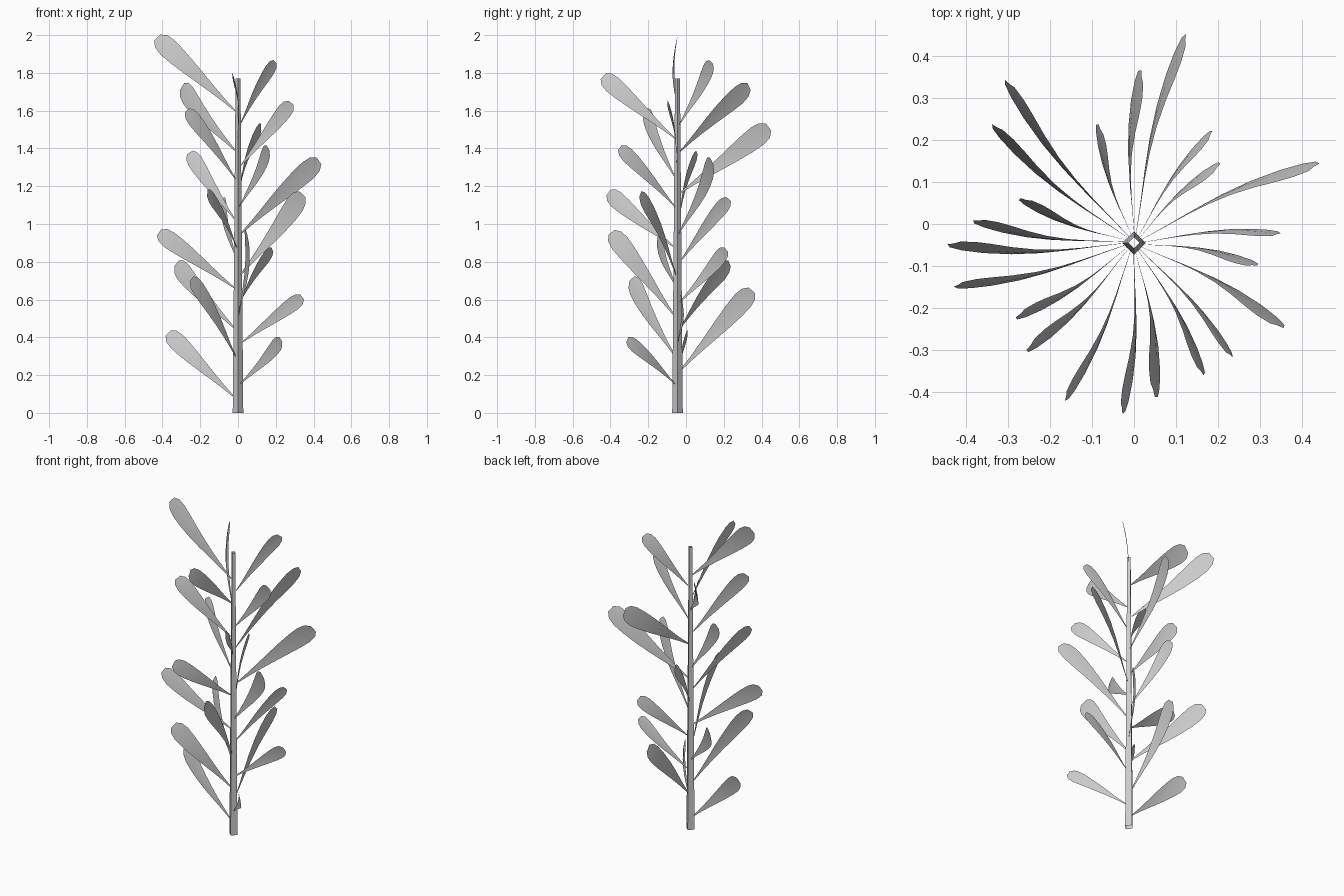
import bpy, bmesh, math
from mathutils import Vector, Matrix

if "Cube" in bpy.data.objects:
    bpy.data.objects.remove(bpy.data.objects["Cube"])

AXIS_Y = -0.045      # the stem stands slightly forward of centre
STEM_H = 1.77


def finish(bm, name, smooth):
    me = bpy.data.meshes.new(name)
    bm.to_mesh(me)
    bm.free()
    ob = bpy.data.objects.new(name, me)
    bpy.context.collection.objects.link(ob)
    if smooth:
        bpy.ops.object.select_all(action='DESELECT')
        ob.select_set(True)
        bpy.context.view_layer.objects.active = ob
        bpy.ops.object.shade_smooth_by_angle(angle=math.radians(50))
    return ob


# Stem: open, tapered four-sided tube
bm = bmesh.new()
bmesh.ops.create_cone(bm, cap_ends=False, segments=4, radius1=0.028, radius2=0.013,
                      depth=STEM_H, matrix=Matrix.Translation((0, AXIS_Y, STEM_H / 2)))
finish(bm, "stem", False)

# Leaf outline: (position along leaf, half width factor)
PROFILE = [(0, .06), (.15, .18), (.3, .36), (.45, .57), (.6, .77),
           (.75, .94), (.87, 1), (.95, .85), (1, .42)]
ROLL = math.tan(math.radians(8))     # blades lean a little to one side
START = 0.016                        # leaves begin at the stem surface


def leaf(i, x, y, top):
    """Thin upright blade, bowed sideways and slightly rolled, from stem to tip."""
    h = 0.985 * math.hypot(x, y - AXIS_Y) - START
    out = Vector((x, y - AXIS_Y, 0)).normalized()
    side = Vector((-out.y, out.x, 0))
    base = Vector((0, AXIS_Y, 0.08 + 0.0724 * i)) + out * START
    rise = top - base.z
    length = math.hypot(h, rise)
    rise = (rise - 0.064 * length) / 0.94
    chord = out * h + Vector((0, 0, rise))
    length = chord.length
    up = chord.normalized().cross(side) - side * ROLL
    half_w = 0.094 * length
    if up.z < 0:
        up = -chord.normalized().cross(side) - side * ROLL
    bm = bmesh.new()
    rows = []
    for t, w in PROFILE:
        c = base + chord * t + side * (0.038 * length * math.sin(math.pi * t ** 1.2))
        rows.append([bm.verts.new(c + up * (half_w * w * s) + side * (0.003 * w * (s == 0)))
                     for s in (1, 0, -1)])
    for r0, r1 in zip(rows, rows[1:]):
        for j in range(2):
            bm.faces.new((r0[j], r1[j], r1[j + 1], r0[j + 1]))
    bmesh.ops.recalc_face_normals(bm, faces=bm.faces[:])
    bm.faces.ensure_lookup_table()
    bm.normal_update()
    if bm.faces[0].normal.dot(side) < 0:       # face the upper side outward
        bmesh.ops.reverse_faces(bm, faces=bm.faces[:])
    finish(bm, f"leaf_{i + 1:02d}", True)


# Leaves spiralling up the stem: tip x, tip y, highest z
TIPS = [(-.375, .01, .435), (.23, -.315, .40), (.02, .355, .66), (-.25, -.29, .72),
        (.345, -.025, .625), (-.33, .235, .805), (.045, -.40, .965), (.185, .215, .875),
        (-.425, -.145, .97), (.345, -.245, 1.17), (-.08, .23, 1.14), (-.165, -.415, 1.18),
        (.435, .138, 1.35), (-.26, .06, 1.385), (.16, -.355, 1.415), (.125, .445, 1.53),
        (-.275, -.215, 1.61), (.285, -.10, 1.65), (-.30, .34, 1.745), (-.03, -.445, 1.795),
        (.20, .135, 1.865), (-.435, -.045, 2.0)]
for i, tip in enumerate(TIPS):
    leaf(i, *tip)
